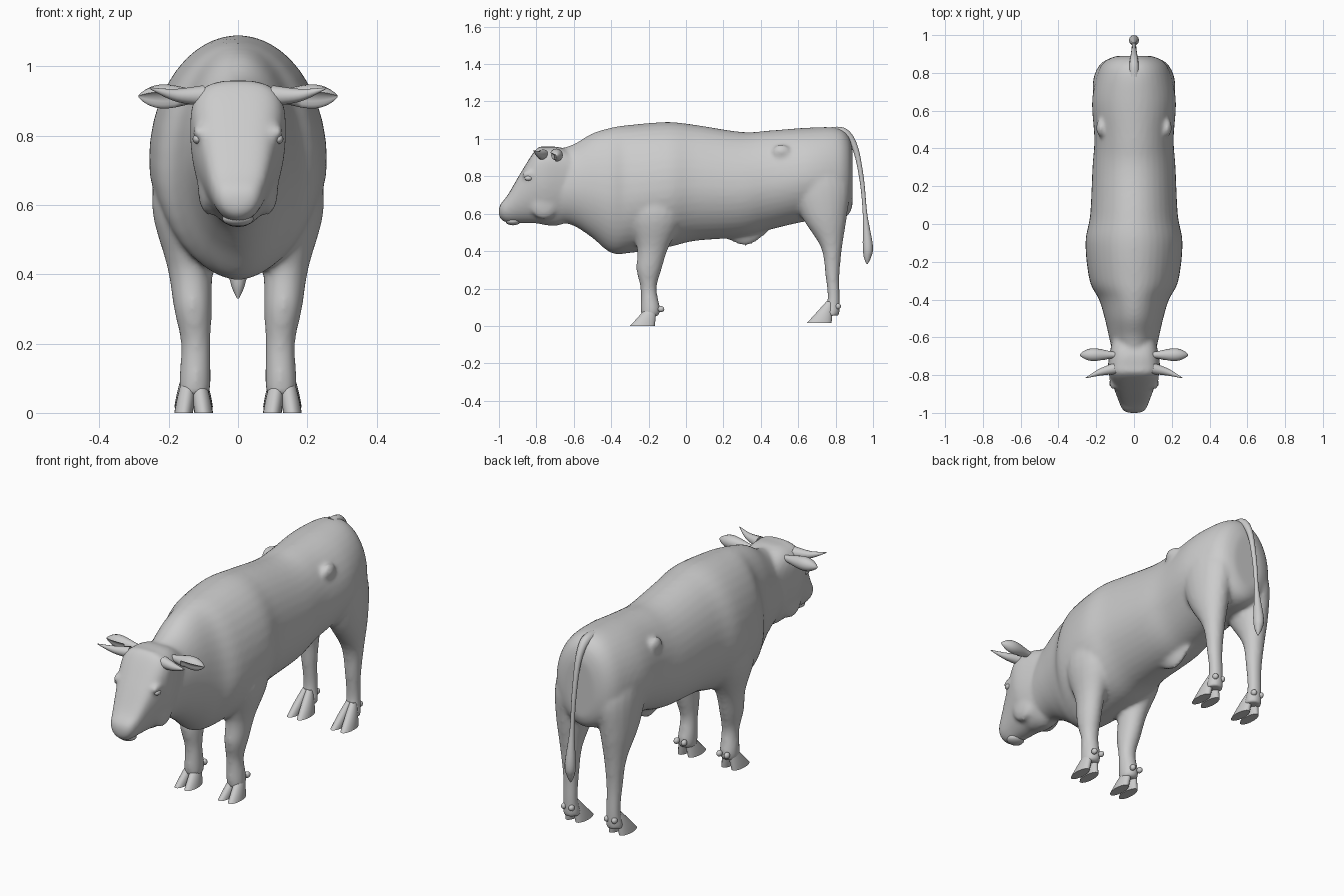
import bpy, bmesh, math
from mathutils import Vector

if "Cube" in bpy.data.objects:
    bpy.data.objects.remove(bpy.data.objects["Cube"])

grey = bpy.data.materials.new("hide_grey")
grey.diffuse_color = (0.6, 0.6, 0.6, 1)
grey.use_nodes = True
grey.node_tree.nodes["Principled BSDF"].inputs["Base Color"].default_value = grey.diffuse_color


def spline(rows, steps):
    """Catmull-Rom interpolation of rows of numbers."""
    out = []
    for i in range(len(rows) - 1):
        a, b, c, d = (Vector(rows[min(max(j, 0), len(rows) - 1)]) for j in range(i - 1, i + 3))
        for k in range(steps):
            t = k / steps
            out.append(0.5 * (2 * b + (c - a) * t + (2 * a - 5 * b + 4 * c - d) * t ** 2
                              + (3 * b - a - 3 * c + d) * t ** 3))
    return out + [Vector(rows[-1])]


def angles(n):
    return [2 * math.pi * i / n for i in range(n)]


def power(v, n):
    return math.copysign(abs(v) ** (2 / n), v)


def add_rings(bm, rings):
    """Skin a list of point rings and cap both ends."""
    vs = [[bm.verts.new(p) for p in r] for r in rings]
    n = len(vs[0])
    for a, b in zip(vs, vs[1:]):
        for i in range(n):
            bm.faces.new((a[i], a[(i + 1) % n], b[(i + 1) % n], b[i]))
    bm.faces.new(vs[0][::-1])
    bm.faces.new(vs[-1])


def add_trunk(bm, rows, mid, top_power, low_power):
    """Rows: y, top z, bottom z, half width; mid is the height fraction of the widest line."""
    rings = []
    for y, top, bot, w in spline(rows, 5):
        zc = bot + mid * (top - bot)
        ring = []
        for a in angles(40):
            c, s = math.cos(a), math.sin(a)
            p, h = (top_power, top - zc) if s > 0 else (low_power, zc - bot)
            ring.append((w * power(c, p), y, zc + h * power(s, p)))
        rings.append(ring)
    add_rings(bm, rings)


def add_column(bm, rows, side):
    """Rows: z, x, y, x radius, y radius."""
    add_rings(bm, [[(side * (x + rx * math.cos(a)), y + ry * math.sin(a), z) for a in angles(20)]
                   for z, x, y, rx, ry in spline(rows, 4)])


def add_tube(bm, rows, side=1):
    """Rows: x, y, z, radius."""
    pts = spline(rows, 6)
    rings = []
    for i, p in enumerate(pts):
        d = (pts[min(i + 1, len(pts) - 1)].to_3d() - pts[max(i - 1, 0)].to_3d()).normalized()
        u = d.cross(Vector((1, 0, 0)) if abs(d.x) < 0.5 else Vector((0, 0, 1))).normalized()
        v = d.cross(u)
        ring = [p.to_3d() + p[3] * (u * math.cos(a) + v * math.sin(a)) for a in angles(12)]
        rings.append([(side * q.x, q.y, q.z) for q in ring])
    add_rings(bm, rings)


def add_ball(bm, loc, size):
    r = bmesh.ops.create_uvsphere(bm, u_segments=16, v_segments=10, radius=1)
    for v in r["verts"]:
        v.co = Vector([v.co[i] * size[i] + loc[i] for i in range(3)])


def finish(name, bm, angle=60):
    bmesh.ops.recalc_face_normals(bm, faces=bm.faces)
    me = bpy.data.meshes.new(name)
    bm.to_mesh(me)
    bm.free()
    me.materials.append(grey)
    ob = bpy.data.objects.new(name, me)
    bpy.context.collection.objects.link(ob)
    bpy.ops.object.select_all(action="DESELECT")
    bpy.context.view_layer.objects.active = ob
    ob.select_set(True)
    bpy.ops.object.shade_smooth_by_angle(angle=math.radians(angle))
    return ob


# Neck, barrel and rump
bm = bmesh.new()
torso = [(-.7, .94, .56, .11), (-.6, .972, .535, .132), (-.5, 1.03, .47, .155), (-.4, 1.06, .39, .185),
         (-.3, 1.075, .39, .235), (-.1, 1.09, .42, .257), (.05, 1.075, .455, .232), (.3, 1.037, .475, .22),
         (.45, 1.045, .515, .21), (.65, 1.06, .56, .222), (.8, 1.06, .565, .192), (.865, 1.02, .59, .15),
         (.89, .95, .64, .09)]
add_trunk(bm, torso, .46, 2, 1.9)

# Head, muzzle to nape
head = [(-1, .635, .585, .035), (-.985, .66, .565, .06), (-.95, .705, .55, .077), (-.88, .825, .55, .103),
        (-.8, .946, .548, .132), (-.75, .958, .538, .138), (-.67, .953, .54, .126), (-.55, .9, .6, .1)]
add_trunk(bm, head, .65, 3, 2)

# Sheath under the belly
add_trunk(bm, [(.2, .56, .475, .03), (.32, .56, .428, .035), (.43, .57, .49, .02)], .5, 2, 1.5)

# Legs
fore = [(.8, .12, -.15, .1, .12), (.6, .147, -.16, .102, .15), (.42, .138, -.178, .066, .085),
        (.3, .13, -.198, .055, .067), (.2, .122, -.2, .043, .043), (.09, .124, -.19, .046, .053),
        (.05, .125, -.195, .042, .045)]
hind = [(.9, .1, .69, .09, .13), (.75, .118, .715, .1, .16), (.58, .128, .74, .085, .12),
        (.42, .13, .778, .055, .057), (.27, .128, .783, .04, .038), (.14, .126, .79, .037, .033),
        (.055, .126, .775, .044, .047)]
for s in (-1, 1):
    add_column(bm, fore, s)
    add_column(bm, hind, s)
    # Brow, cheek, nostril rim and hip bone
    add_ball(bm, (s * .112, -.835, .81), (.02, .045, .022))
    add_ball(bm, (s * .085, -.76, .66), (.032, .08, .09))
    add_ball(bm, (s * .042, -.965, .635), (.026, .028, .032))
    add_ball(bm, (s * .175, .51, .93), (.025, .05, .04))
body = finish("body", bm)
blend = body.modifiers.new("blend", "REMESH")
blend.mode = "VOXEL"
blend.voxel_size = 0.011
blend.use_smooth_shade = True
soften = body.modifiers.new("soften", "SMOOTH")
soften.factor = 0.5
soften.iterations = 8

# Cloven hooves and dewclaws
for label, y0, z0 in (("front", -.3, 0), ("hind", .645, .015)):
    for s, side in ((-1, "left"), (1, "right")):
        bm = bmesh.new()
        for k in (-1, 1):
            rows = [(z0 + .115 * t, .128 + k * .029 * (1 - .6 * t), y0 + .067 + .058 * t,
                     .027 - .012 * t * t, .066 - .046 * t) for t in (0, .25, .5, .75, 1)]
            add_column(bm, rows, s)
            add_ball(bm, (s * (.126 + k * .022), y0 + .167, z0 + .09), (.014, .017, .016))
        finish(f"{label}_hoof_{side}", bm, 50)

for s, side in ((-1, "left"), (1, "right")):
    # Horn
    bm = bmesh.new()
    add_tube(bm, [(.1, -.765, .915, .03), (.18, -.785, .917, .018), (.255, -.815, .937, .002)], s)
    finish(f"horn_{side}", bm)

    # Leaf-shaped ear, hollow on the lower front
    bm = bmesh.new()
    rings = []
    for i in range(21):
        t = i / 20
        r = .003 + .013 * (1 - t) + .027 * math.sin(math.pi * t ** 1.6) ** .8
        ring = []
        for a in angles(16):
            c, d = math.cos(a), math.sin(a)
            cup = .35 if .35 < t < .97 and c < -.3 and d < .35 else 1
            ring.append((s * (.1 + .187 * t), -.693 + r * c * cup, .913 + r * d))
        rings.append(ring)
    add_rings(bm, rings)
    finish(f"ear_{side}", bm)

    # Eye
    bm = bmesh.new()
    add_ball(bm, (s * .117, -.842, .79), (.014, .022, .014))
    finish(f"eye_{side}", bm)

# Lower lip
bm = bmesh.new()
add_ball(bm, (0, -.925, .56), (.045, .04, .022))
finish("lower_lip", bm)

# Tail with tuft
bm = bmesh.new()
add_tube(bm, [(0, .78, 1.035, .03), (0, .85, 1.03, .024), (0, .905, .95, .016), (0, .94, .78, .012),
              (0, .957, .6, .012), (0, .972, .43, .027), (0, .97, .37, .02), (0, .968, .33, .003)])
finish("tail", bm)
